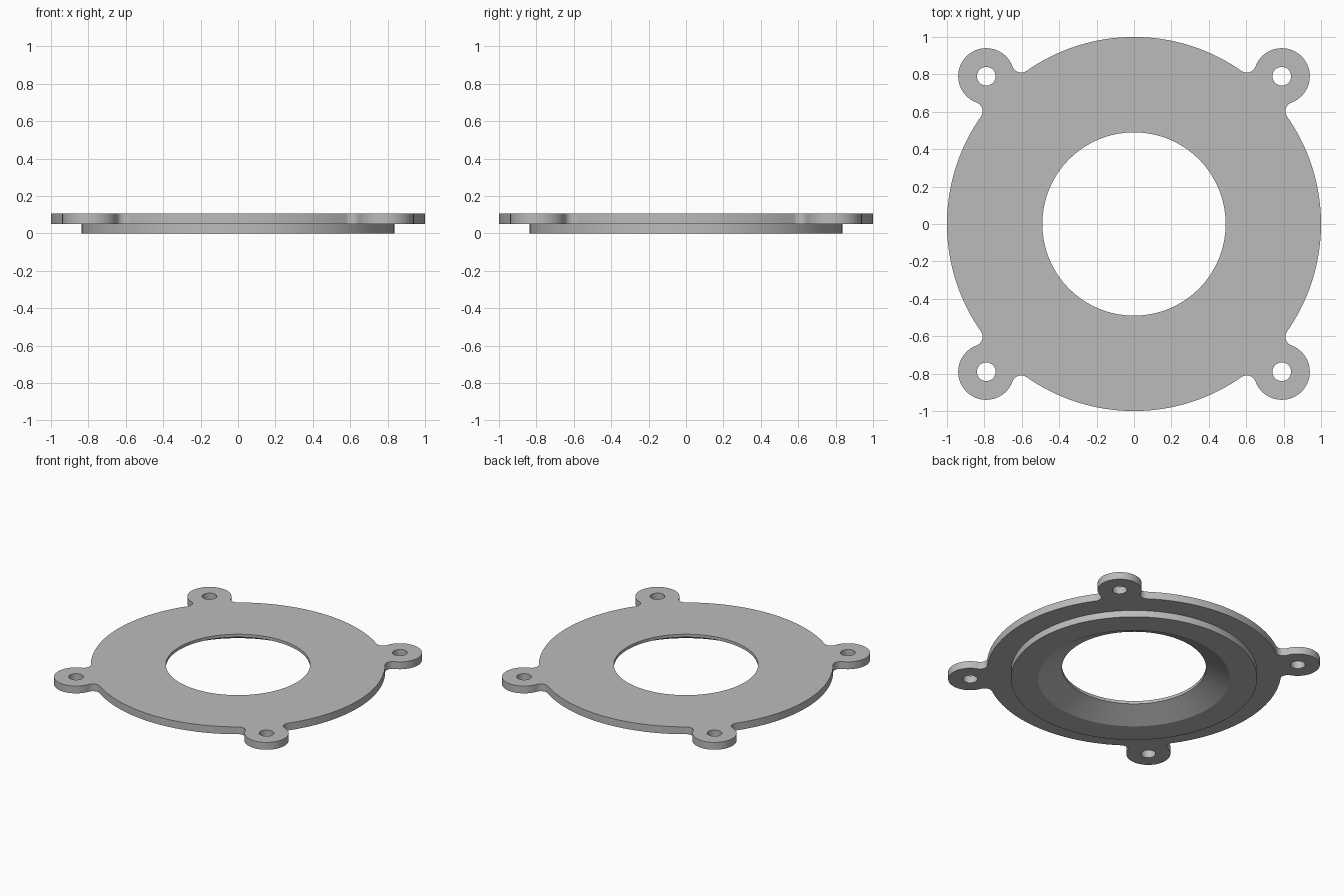
import bpy
import bmesh
from math import atan2, cos, hypot, pi, sin, sqrt, radians
from mathutils import Vector

if "Cube" in bpy.data.objects:
    bpy.data.objects.remove(bpy.data.objects["Cube"], do_unlink=True)

# Main dimensions
DISC_R, LUG_R, HOLE_R, FILLET_R = 1.0, 0.15, 0.05, 0.05
BORE_R, BOSS_R, CHAMFER_R = 0.49, 0.837, 0.652
SEAT_Z, CHAMFER_Z, TOP_Z = 0.05, 0.083, 0.105
LUG_D = 0.79 * sqrt(2)
STEPS = 128

grey = bpy.data.materials.new("light grey metal")
grey.use_nodes = True
colour = (0.5, 0.5, 0.5, 1)
grey.diffuse_color = colour
grey.node_tree.nodes["Principled BSDF"].inputs["Base Color"].default_value = colour


def arc(cx, cy, r, start, end, n):
    """Points on an arc, without its last point."""
    return [(cx + r * cos(start + (end - start) * i / n),
             cy + r * sin(start + (end - start) * i / n)) for i in range(n)]


def circle(r, cx=0, cy=0, n=STEPS):
    return arc(cx, cy, r, 0, 2 * pi, n)


def flange_outline():
    """Disc with four lugs, blended by fillets tangent to both."""
    far, near = DISC_R + FILLET_R, LUG_R + FILLET_R
    fx = (far ** 2 + LUG_D ** 2 - near ** 2) / (2 * LUG_D)
    fy = sqrt(far ** 2 - fx ** 2)
    disc_a = atan2(fy, fx)
    lug_a = atan2(fy, fx - LUG_D)
    # One quarter, with the lug on the x axis
    quarter = arc(fx, -fy, FILLET_R, pi - disc_a, pi - lug_a, 10)
    quarter += arc(LUG_D, 0, LUG_R, -lug_a, lug_a, 40)
    quarter += arc(fx, fy, FILLET_R, lug_a - pi, disc_a - pi, 10)
    quarter += arc(0, 0, DISC_R, disc_a, pi / 2 - disc_a, 36)
    points = []
    for k in range(4):
        a = pi / 4 + k * pi / 2
        points += [(x * cos(a) - y * sin(a), x * sin(a) + y * cos(a)) for x, y in quarter]
    return points


bm = bmesh.new()


def ring(points, z):
    return [bm.verts.new((x, y, z)) for x, y in points]


def bridge(a, b):
    """Wall of quads between two matching rings."""
    n = len(a)
    for i in range(n):
        j = (i + 1) % n
        bm.faces.new((a[i], a[j], b[j], b[i]))


def fill(rings, up):
    """Flat face bounded by the first ring, with the others as holes."""
    edges = []
    for r in rings:
        for i, v in enumerate(r):
            w = r[(i + 1) % len(r)]
            edges.append(bm.edges.get((v, w)) or bm.edges.new((v, w)))
    bmesh.ops.triangle_fill(bm, use_beauty=True, use_dissolve=False,
                            edges=edges, normal=Vector((0, 0, up)))


# Flange rim and bolt holes
loops = [flange_outline()]
for sx in (-1, 1):
    for sy in (-1, 1):
        loops.append(circle(HOLE_R, sx * LUG_D / sqrt(2), sy * LUG_D / sqrt(2), 32))
lower = [ring(p, SEAT_Z) for p in loops]
upper = [ring(p, TOP_Z) for p in loops]
for a, b in zip(lower, upper):
    bridge(a, b)

# Raised boss underneath, with a chamfered bore
profile = [(BOSS_R, SEAT_Z), (BOSS_R, 0), (CHAMFER_R, 0),
           (BORE_R, CHAMFER_Z), (BORE_R, TOP_Z)]
turned = [ring(circle(r), z) for r, z in profile]
for a, b in zip(turned, turned[1:]):
    bridge(a, b)

# Top and seating faces
fill(upper + [turned[-1]], 1)
fill(lower + [turned[0]], -1)
bmesh.ops.recalc_face_normals(bm, faces=bm.faces[:])

mesh = bpy.data.meshes.new("flange_plate")
bm.to_mesh(mesh)
bm.free()
mesh.materials.append(grey)
plate = bpy.data.objects.new("flange_plate", mesh)
bpy.context.collection.objects.link(plate)

bpy.ops.object.select_all(action="DESELECT")
plate.select_set(True)
bpy.context.view_layer.objects.active = plate
bpy.ops.object.shade_smooth_by_angle(angle=radians(25))
